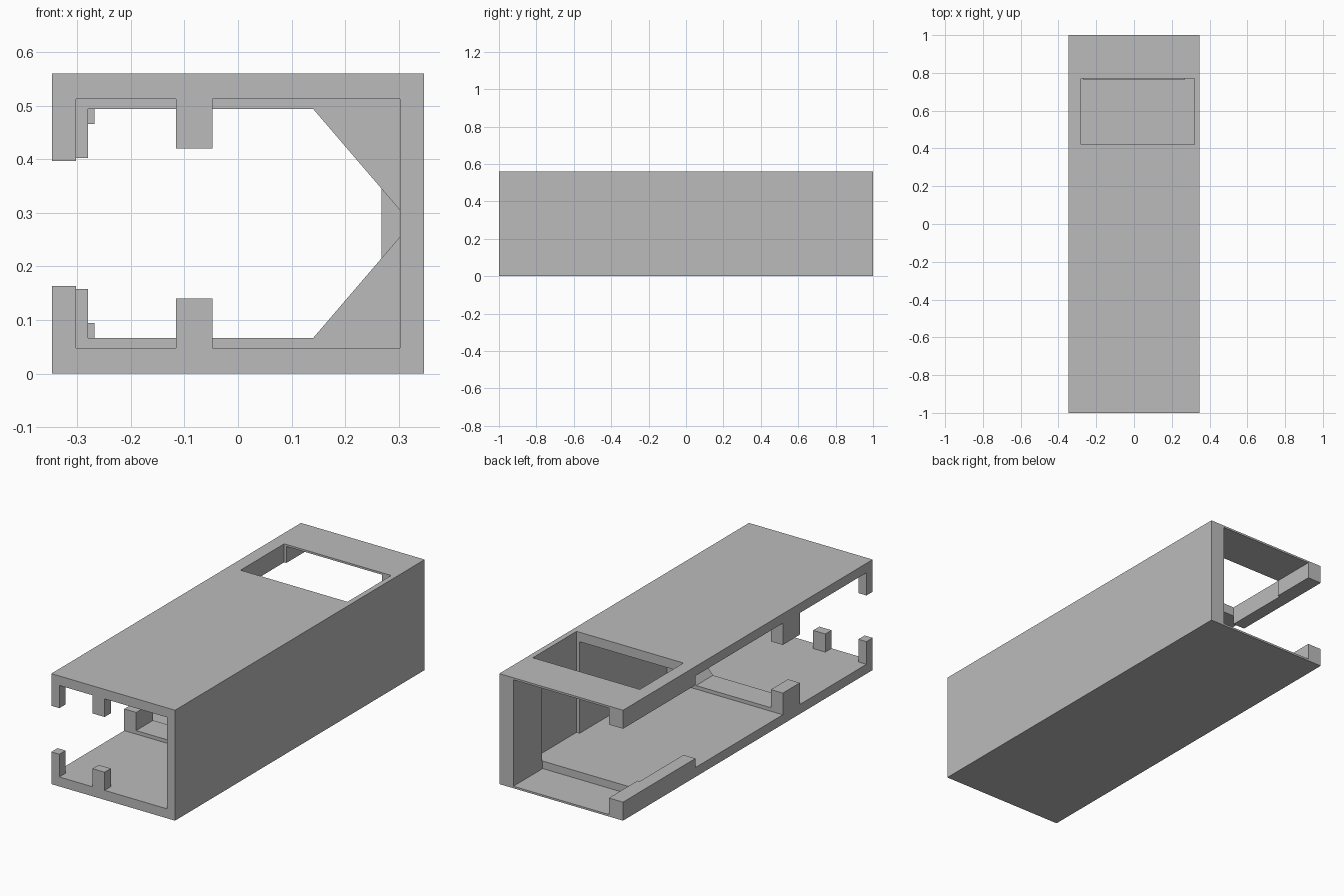
import bpy
import bmesh

default = bpy.data.objects.get("Cube")
if default:
    bpy.data.objects.remove(default, do_unlink=True)

HEIGHT = 0.56
HALF_X = 0.347
FLOOR = 0.048
CEILING = HEIGHT - FLOOR

grey = bpy.data.materials.new("plain grey")
grey.use_nodes = True
grey.diffuse_color = (0.5, 0.5, 0.5, 1)
grey.node_tree.nodes["Principled BSDF"].inputs["Base Color"].default_value = (0.5, 0.5, 0.5, 1)


def prism(name, profile, y0, y1):
    """Extrude an x-z outline from y0 to y1."""
    bm = bmesh.new()
    face = bm.faces.new([bm.verts.new((x, y0, z)) for x, z in profile])
    out = bmesh.ops.extrude_face_region(bm, geom=[face])
    moved = [v for v in out["geom"] if isinstance(v, bmesh.types.BMVert)]
    bmesh.ops.translate(bm, verts=moved, vec=(0, y1 - y0, 0))
    bmesh.ops.recalc_face_normals(bm, faces=bm.faces)
    mesh = bpy.data.meshes.new(name)
    bm.to_mesh(mesh)
    bm.free()
    mesh.materials.append(grey)
    obj = bpy.data.objects.new(name, mesh)
    bpy.context.scene.collection.objects.link(obj)
    return obj


def rect(x0, x1, z0, z1):
    return [(x0, z0), (x1, z0), (x1, z1), (x0, z1)]


def mirrored(name, profile, y0, y1):
    """Make a lower part and its upper reflection."""
    prism("lower_" + name, profile, y0, y1)
    prism("upper_" + name, [(x, HEIGHT - z) for x, z in profile], y0, y1)


# Housing block, hollowed out by box cutters
housing = prism("housing", rect(-HALF_X, HALF_X, 0, HEIGHT), -1, 1)
cutters = [
    prism("cavity", rect(-0.28, 0.302, FLOOR, CEILING), -1.1, 0.77),
    prism("side_opening", rect(-0.4, -0.2, FLOOR, CEILING), -1.1, 0.42),
    prism("top_window", rect(-0.28, 0.32, FLOOR, 0.7), 0.42, 0.77),
    prism("rear_recess", rect(-0.268, 0.268, 0.01, HEIGHT - 0.01), 0.765, 1.1),
    prism("rear_side_slot", rect(-0.4, 0, 0.094, HEIGHT - 0.094), 0.3, 1.1),
]
for cutter in cutters:
    cutter.hide_render = True
    mod = housing.modifiers.new(cutter.name, "BOOLEAN")
    mod.operation = "DIFFERENCE"
    mod.solver = "EXACT"
    mod.object = cutter

# Bake the cuts and drop the cutters
bpy.context.view_layer.update()
depsgraph = bpy.context.evaluated_depsgraph_get()
result = bpy.data.meshes.new_from_object(housing.evaluated_get(depsgraph))
housing.modifiers.clear()
housing.data = result
for cutter in cutters:
    bpy.data.objects.remove(cutter, do_unlink=True)

# Stops at the open front end
mirrored("front_corner_stop", rect(-HALF_X, -0.302, FLOOR, 0.163), -1, -0.95)
mirrored("front_middle_stop", rect(-0.116, -0.048, FLOOR, 0.14), -1, -0.95)

# Posts on the open side
mirrored("side_post", rect(-HALF_X, -0.28, FLOOR, 0.158), -0.416, -0.28)

# Cross ribs with sloping gussets against the closed wall
rib = [(-0.28, FLOOR), (0.302, FLOOR), (0.302, 0.255), (0.14, 0.066), (-0.28, 0.066)]
mirrored("cross_rib", rib, -0.416, -0.28)
